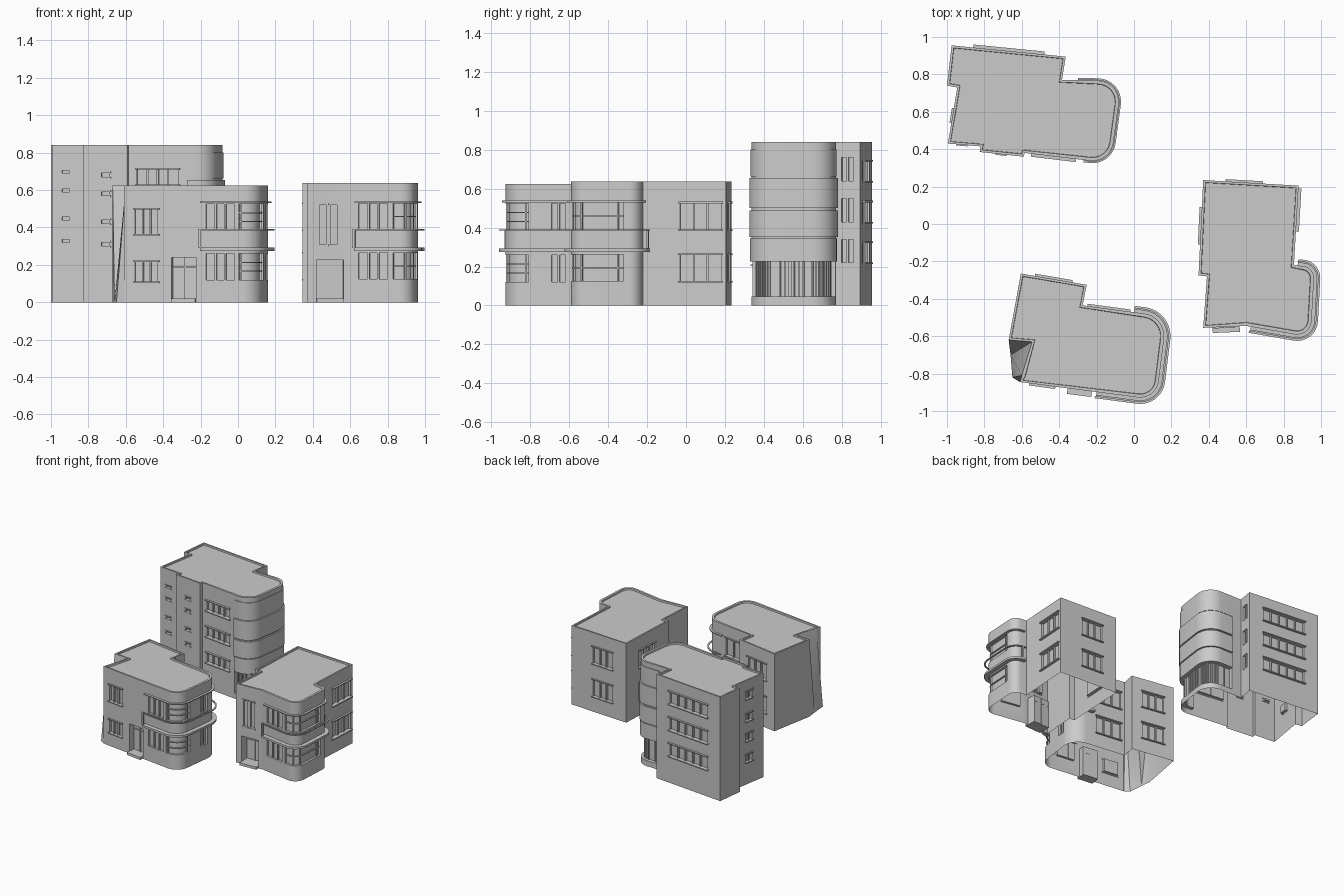
import bpy, bmesh, math
from mathutils import Vector as V

if "Cube" in bpy.data.objects:
    bpy.data.objects.remove(bpy.data.objects["Cube"])


def rounded(pts, n=8):
    """Corner list (x, y[, radius]) -> 2D points with filleted corners."""
    out = []
    for i, p in enumerate(pts):
        c = V(p[:2])
        if len(p) < 3:
            out.append(c)
            continue
        r = p[2]
        u = (V(pts[i - 1][:2]) - c).normalized()
        v = (V(pts[(i + 1) % len(pts)][:2]) - c).normalized()
        for k in range(n + 1):
            a = k / n * math.pi / 2
            out.append(c + r * (u + v) - r * (v * math.cos(a) + u * math.sin(a)))
    return out


def at(wall, v):
    """Point on a wall line at coordinate v of its longer axis."""
    p, q = V(wall[0][:2]), V(wall[1][:2])
    k = 0 if abs(q.x - p.x) > abs(q.y - p.y) else 1
    return p + (q - p) * ((v - p[k]) / (q[k] - p[k]))


def ribbon(bm, path, z0, z1, d0, d1):
    """Solid band following a path, from offset d0 to d1 outward."""
    secs = []
    for i, p in enumerate(path):
        ns = []
        for a, b in ((i - 1, i), (i, i + 1)):
            if a >= 0 and b < len(path):
                d = (path[b] - path[a]).normalized()
                ns.append(V((-d.y, d.x)))
        n = sum(ns, V((0, 0))).normalized()
        n = n / max(0.5, n.dot(ns[0]))
        secs.append([bm.verts.new((*(p + n * d), z)) for d, z in
                     ((d0, z0), (d1, z0), (d1, z1), (d0, z1))])
    fs = [bm.faces.new(secs[0]), bm.faces.new(secs[-1][::-1])]
    for a, b in zip(secs, secs[1:]):
        for k in range(4):
            j = (k + 1) % 4
            fs.append(bm.faces.new((a[j], a[k], b[k], b[j])))
    bmesh.ops.recalc_face_normals(bm, faces=fs)


def block(bm, wall, a, b, z0, z1, d0, d1):
    """Box on a wall between coordinates a and b."""
    p, q = at(wall, a), at(wall, b)
    if (q - p).dot(V(wall[1][:2]) - V(wall[0][:2])) < 0:
        p, q = q, p
    ribbon(bm, [p, q], z0, z1, d0, d1)


def make(name, bm):
    me = bpy.data.meshes.new(name)
    bm.to_mesh(me)
    bm.free()
    me.shade_smooth()
    me.set_sharp_from_angle(angle=math.radians(30))
    ob = bpy.data.objects.new(name, me)
    bpy.context.collection.objects.link(ob)
    return ob


class Building:
    def __init__(self, name, h):
        self.name, self.h = name, h
        self.cut, self.trim = bmesh.new(), bmesh.new()

    def window(self, wall, a, b, z0, z1, mull=2, ledge=0.012):
        block(self.cut, wall, a, b, z0, z1, -0.018, 0.03)
        for k in range(1, mull + 1):
            m = a + (b - a) * k / (mull + 1)
            block(self.trim, wall, m - 0.005, m + 0.005, z0, z1, -0.019, -0.004)
        if ledge:
            for z in (z0 - 0.008, z1):
                block(self.trim, wall, a - 0.01, b + 0.01, z, z + 0.008, -0.005, ledge)

    def curved_window(self, path, z0, z1, bars=2, depth=0.018, step=3):
        ribbon(self.cut, path, z0, z1, -depth, 0.05)
        for k in range(1, bars + 1):
            z = z0 + (z1 - z0) * k / (bars + 1)
            ribbon(self.trim, path, z - 0.003, z + 0.003, -depth - 0.001, -depth + 0.01)
        for i in range(0, len(path) - 1, step):
            m, d = (path[i] + path[i + 1]) / 2, (path[i + 1] - path[i]).normalized() * 0.004
            ribbon(self.trim, [m - d, m + d], z0, z1, -depth - 0.001, -depth + 0.01)

    def door(self, wall, a, b, z1, depth=0.05):
        block(self.cut, wall, a, b, -0.05, z1, -depth, 0.05)
        m = (a + b) / 2
        block(self.trim, wall, m - 0.004, m + 0.004, 0, z1, -depth - 0.001, -depth + 0.008)
        block(self.trim, wall, a, b, z1 * 0.78, z1 * 0.8, -depth - 0.001, -depth + 0.008)
        block(self.trim, wall, a, b, 0, 0.02, -depth, 0.03)

    def ledges(self, path):
        """Balcony slab, hand rail and thin head ledge round the bay."""
        ribbon(self.trim, path, 0.275, 0.292, -0.005, 0.034)
        ribbon(self.trim, path, 0.384, 0.391, 0.022, 0.034)
        ribbon(self.trim, path, 0.530, 0.538, -0.005, 0.018)
        for p in (path[:2], path[-2:]):
            m, d = p[0 if p is path[:2] else 1], (p[1] - p[0]).normalized() * 0.006
            ribbon(self.trim, [m - d, m + d], 0.29, 0.391, 0.022, 0.034)

    def build(self, foot, top=None):
        # wall shell with shallow parapet; open underneath
        bm = bmesh.new()
        lo = [bm.verts.new((*p, 0)) for p in foot]
        hi = [bm.verts.new((*p, self.h)) for p in (top or foot)]
        n = len(foot)
        side = [bm.faces.new((lo[i], lo[(i + 1) % n], hi[(i + 1) % n], hi[i])) for i in range(n)]
        bm.faces.new(lo)
        roof = bm.faces.new(hi)
        bmesh.ops.recalc_face_normals(bm, faces=bm.faces)
        bmesh.ops.triangulate(bm, faces=side)
        bmesh.ops.inset_region(bm, faces=[roof], thickness=0.018, depth=0)
        bmesh.ops.inset_region(bm, faces=[roof], thickness=0.002, depth=-0.012)
        walls = make(self.name + "_walls", bm)
        cutter = make(self.name + "_cutter", self.cut)
        cutter.hide_render = True
        mod = walls.modifiers.new("openings", 'BOOLEAN')
        mod.operation, mod.object, mod.solver = 'DIFFERENCE', cutter, 'EXACT'
        dg = bpy.context.evaluated_depsgraph_get()
        me = bpy.data.meshes.new_from_object(walls.evaluated_get(dg))
        walls.modifiers.clear()
        bpy.data.objects.remove(cutter)
        bm = bmesh.new()
        bm.from_mesh(me)
        under = [f for f in bm.faces if all(v.co.z < 1e-4 for v in f.verts)]
        bmesh.ops.delete(bm, geom=under, context='FACES')
        bm.to_mesh(me)
        bm.free()
        me.shade_smooth()
        me.set_sharp_from_angle(angle=math.radians(30))
        walls.data = me
        make(self.name + "_trim", self.trim)


# Tall block at the back left
c = [(-0.975, 0.955), (-0.365, 0.895), (-0.385, 0.77), (-0.065, 0.765, 0.13),
     (-0.125, 0.325, 0.11), (-0.585, 0.38), (-0.59, 0.36), (-0.825, 0.385),
     (-0.82, 0.415), (-0.995, 0.43), (-0.945, 0.73), (-1.0, 0.74)]
t = Building("tall_block", 0.84)
back, bay_back, front = (c[0], c[1]), (c[2], c[3]), (c[4], c[5])
for z in (0.22, 0.43, 0.64):
    t.window(back, -0.85, -0.49, z, z + 0.1, 4, 0.016)
    t.window(front, -0.54, -0.32, z - 0.01, z + 0.07, 3, 0.016)
    t.window((c[1], c[2]), 0.80, 0.86, z, z + 0.12, 1, 0)
for z in (0.32, 0.44, 0.59, 0.69):
    t.window((c[8], c[9]), -0.94, -0.9, z, z + 0.015, 0, 0.006)
    t.window((c[6], c[7]), -0.73, -0.69, z - 0.02, z, 0, 0.006)
for z in (0.18, 0.35, 0.51, 0.69):
    t.window((c[9], c[10]), 0.55, 0.61, z, z + 0.06, 1, 0.01)
bay = rounded([at(bay_back, -0.3), c[3], c[4], at(front, -0.27)])
t.curved_window(bay, 0.045, 0.225, 0, 0.03, 1)
for z0, z1, d in ((0.225, 0.345, 0.008), (0.352, 0.488, 0.012), (0.5, 0.655, 0.012), (0.662, 0.8, 0.005)):
    ribbon(t.trim, bay, z0, z1, -0.005, d)
side = [p for p in (at((c[3], c[4]), 0.6), at((c[3], c[4]), 0.48))]
for k in range(6):
    m = side[0].lerp(side[1], k / 5)
    d = (side[1] - side[0]).normalized() * 0.004
    ribbon(t.trim, [m - d, m + d], 0.045, 0.225, -0.031, -0.02)
t.build(rounded(c))

# Low block at the front left, with one skewed wall
c = [(-0.605, -0.265), (-0.253, -0.325), (-0.275, -0.435), (0.175, -0.495, 0.12),
     (0.12, -0.94, 0.1), (-0.61, -0.845), (-0.65, -0.82), (-0.66, -0.7), (-0.67, -0.62)]
b = Building("corner_block", 0.625)
back, bay_back, right, front = (c[0], c[1]), (c[2], c[3]), (c[3], c[4]), (c[4], c[5])
for z in (0.12, 0.385):
    b.window(back, -0.52, -0.34, z, z + 0.13)
    b.window(bay_back, -0.24, -0.03, z, z + 0.14)
    b.window(front, -0.17, -0.02, z, z + 0.14, 2, 0)
    b.window(right, -0.69, -0.62, z, z + 0.14, 1, 0)
    b.curved_window(rounded([at(right, -0.81), c[4], at(front, 0.005)]), z, z + 0.14, 2, step=9)
for z0, z1 in ((0.11, 0.215), (0.365, 0.495)):
    b.window(front, -0.55, -0.43, z0, z1)
b.door(front, -0.355, -0.225, 0.24)
b.ledges(rounded([at(bay_back, 0.0), c[3], c[4], at(front, -0.2)]))
top = rounded(c)
top[-3], top[-2] = V((-0.6, -0.81)), V((-0.545, -0.63))
b.build(rounded(c), top)

# Low block on the right
c = [(0.37, 0.235), (0.88, 0.205), (0.855, -0.22), (0.965, -0.232, 0.06),
     (0.945, -0.605, 0.09), (0.6, -0.545), (0.37, -0.555), (0.39, -0.28), (0.345, -0.275)]
r = Building("right_block", 0.638)
back, side, right, front, entry, left = [(c[i], c[(i + 1) % 9]) for i in (0, 1, 3, 4, 5, 8)]
for z in (0.125, 0.39):
    r.window(back, 0.5, 0.68, z, z + 0.135)
    r.window(side, -0.03, 0.18, z, z + 0.135, 2, 0.016)
    r.window(left, -0.1, 0.08, z, z + 0.135)
    r.window(front, 0.645, 0.8, z, z + 0.138, 2, 0)
    r.curved_window(rounded([at(right, -0.32), at(right, -0.38), at(right, -0.44),
                             c[4], at(front, 0.83)]), z, z + 0.138, 1, step=4)
for x in (0.435, 0.495):
    r.window(entry, x, x + 0.035, 0.31, 0.52, 0, 0.006)
r.door(entry, 0.42, 0.565, 0.225, 0.07)
r.ledges(rounded([at((c[2], c[3]), 0.875), c[3], c[4], at(front, 0.625)]))
r.build(rounded(c))
